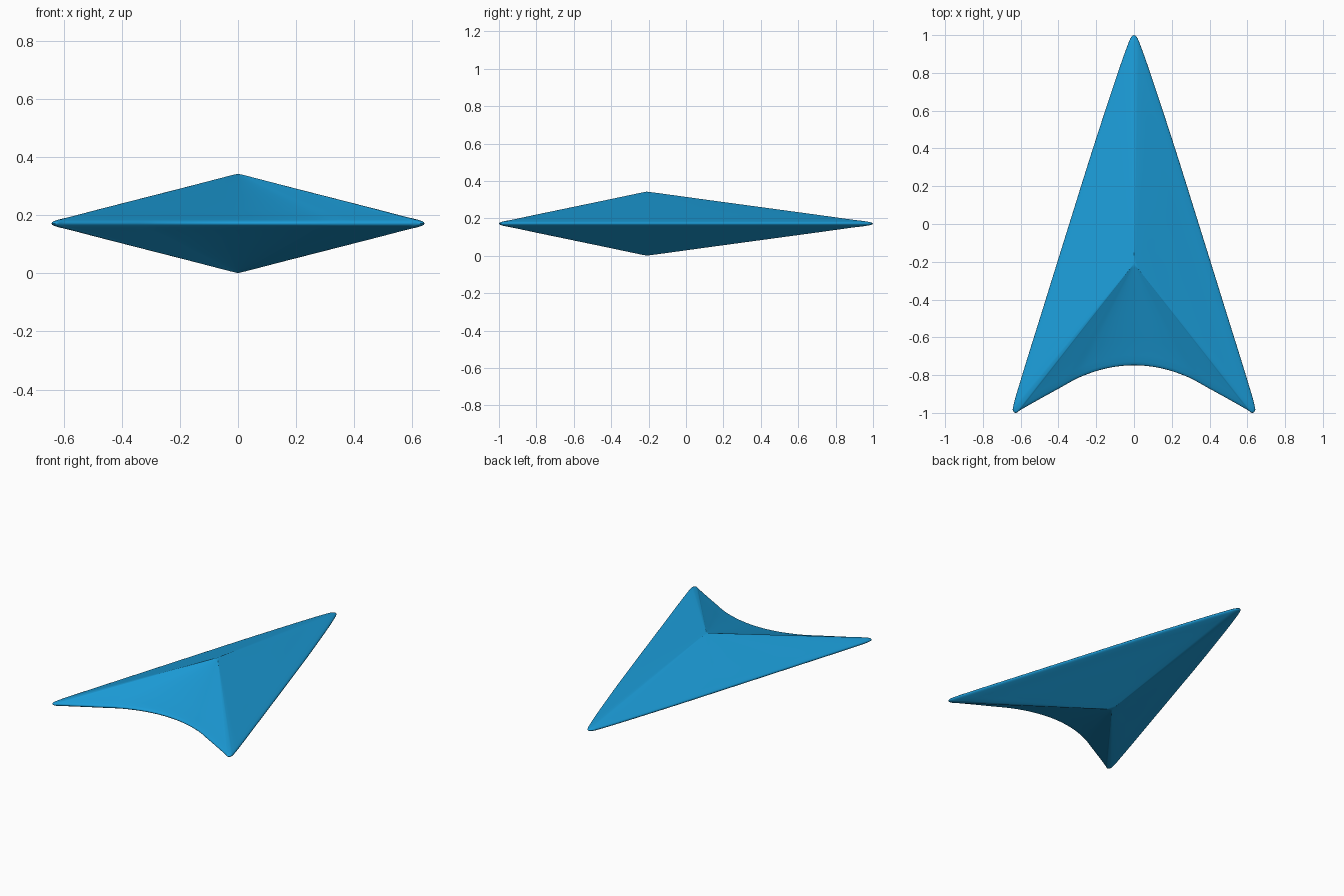
import bpy, bmesh
from mathutils import Vector

if "Cube" in bpy.data.objects:
    bpy.data.objects.remove(bpy.data.objects["Cube"])

APEX = Vector((0, -0.21))
RIM_Z, HALF = 0.172, 0.171

# Right half of the plan outline, nose to notch
half = [(0, 1), (0.014, 0.99), (0.04, 0.93), (0.19, 0.485), (0.343, 0),
        (0.48, -0.44), (0.595, -0.81), (0.637, -0.955), (0.641, -0.988),
        (0.627, -1.0), (0.6, -0.984), (0.53, -0.944), (0.4, -0.872),
        (0.28, -0.808), (0.14, -0.763), (0, -0.748)]
ctrl = [Vector(p) for p in half]
ctrl += [Vector((-p.x, p.y)) for p in reversed(ctrl[1:-1])]


def smooth_loop(pts, steps):
    """Closed centripetal Catmull-Rom curve through the points."""
    out, n = [], len(pts)
    for i in range(n):
        p = [pts[(i + k) % n] for k in (-1, 0, 1, 2)]
        t = [0.0]
        for a, b in zip(p, p[1:]):
            t.append(t[-1] + (b - a).length ** 0.5)
        for s in range(steps):
            u = t[1] + (t[2] - t[1]) * s / steps
            level = p
            for k in (1, 2):
                level = [level[j].lerp(level[j + 1],
                         (u - t[j]) / (t[j + k] - t[j])) for j in range(4 - k)] if k == 1 else \
                        [level[j].lerp(level[j + 1],
                         (u - t[j]) / (t[j + 2] - t[j])) for j in range(2)]
            out.append(level[0].lerp(level[1], (u - t[1]) / (t[2] - t[1])))
    return out


outline = smooth_loop(ctrl, 8)

# Section from rim inward: (scale about the apex, height fraction)
section = [(0.997, 0.025), (0.988, 0.046), (0.965, 0.075), (0.9, 0.132),
           (0.75, 0.28), (0.5, 0.52), (0.25, 0.76), (0.04, 0.965)]

bm = bmesh.new()


def ring(scale, z):
    return [bm.verts.new((*(APEX + (p - APEX) * scale), z)) for p in outline]


# Upper and lower shells share the rim and rise to a point
rim = ring(1, RIM_Z)
n = len(rim)
for side in (1, -1):
    prev = rim
    for s, h in section:
        cur = ring(s, RIM_Z + side * HALF * h)
        for i in range(n):
            j = (i + 1) % n
            bm.faces.new((prev[i], prev[j], cur[j], cur[i]))
        prev = cur
    tip = bm.verts.new((*APEX, RIM_Z + side * HALF))
    for i in range(n):
        bm.faces.new((prev[i], prev[(i + 1) % n], tip))
bmesh.ops.recalc_face_normals(bm, faces=bm.faces)

mesh = bpy.data.meshes.new("arrow_pointer")
bm.to_mesh(mesh)
bm.free()
arrow = bpy.data.objects.new("arrow_pointer", mesh)
bpy.context.collection.objects.link(arrow)

# Blue finish and smooth shading
mat = bpy.data.materials.new("blue")
mat.diffuse_color = (0.011, 0.33, 0.68, 1)
mat.use_nodes = True
mat.node_tree.nodes["Principled BSDF"].inputs["Base Color"].default_value = mat.diffuse_color
mesh.materials.append(mat)
bpy.context.view_layer.objects.active = arrow
arrow.select_set(True)
bpy.ops.object.shade_smooth_by_angle(angle=1.0)
